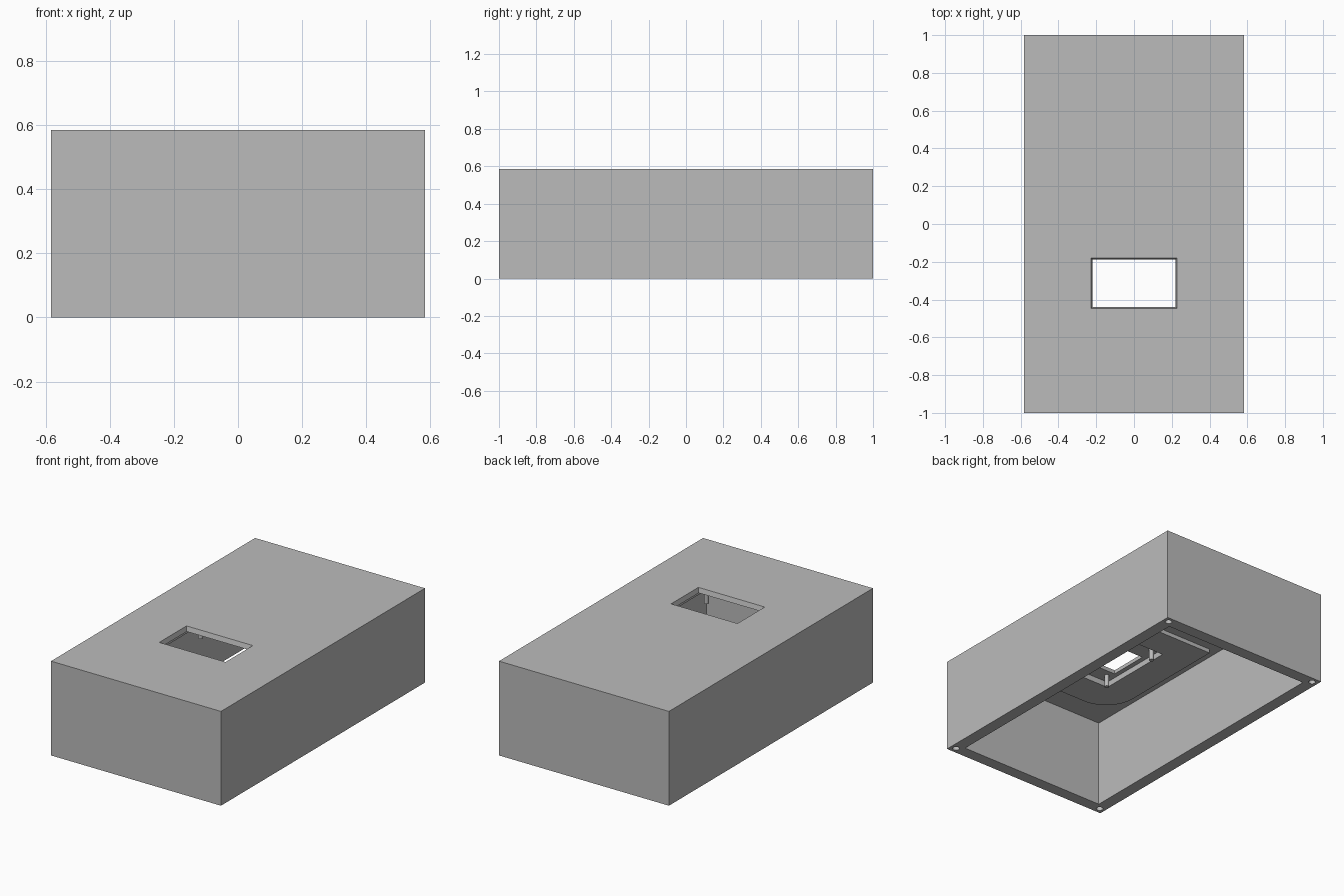
import bpy, bmesh, math

if "Cube" in bpy.data.objects:
    bpy.data.objects.remove(bpy.data.objects["Cube"], do_unlink=True)

grey = bpy.data.materials.new("plain grey")
grey.use_nodes = True
grey.diffuse_color = (0.5, 0.5, 0.5, 1)
grey.node_tree.nodes["Principled BSDF"].inputs["Base Color"].default_value = (0.5, 0.5, 0.5, 1)

W, H = 0.583, 0.585          # half width, height
WALL, CEILING = 0.075, 0.545
PANEL, FLOOR = 0.52, 0.555   # underside of mounting panel, roof of its pocket


def rect(x, y0, y1):
    return [(-x, y0), (x, y0), (x, y1), (-x, y1)]


def circle(cx, cy, r, n=24):
    return [(cx + r * math.cos(2 * math.pi * i / n),
             cy + r * math.sin(2 * math.pi * i / n)) for i in range(n)]


def prism(name, bottom, z0, z1, top=None):
    """Solid between a bottom outline and a matching top outline."""
    bm = bmesh.new()
    low = [bm.verts.new((x, y, z0)) for x, y in bottom]
    high = [bm.verts.new((x, y, z1)) for x, y in (top or bottom)]
    bm.faces.new(low[::-1])
    bm.faces.new(high)
    for i in range(len(low)):
        j = (i + 1) % len(low)
        bm.faces.new((low[i], low[j], high[j], high[i]))
    mesh = bpy.data.meshes.new(name)
    bm.to_mesh(mesh)
    bm.free()
    obj = bpy.data.objects.new(name, mesh)
    bpy.context.collection.objects.link(obj)
    mesh.materials.append(grey)
    return obj


def combine(target, tool, operation):
    """Apply a boolean and discard the tool."""
    tool.hide_render = True
    mod = target.modifiers.new(tool.name, 'BOOLEAN')
    mod.operation = operation
    mod.solver = 'EXACT'
    mod.object = tool
    bpy.context.view_layer.objects.active = target
    bpy.ops.object.modifier_apply(modifier=mod.name)
    bpy.data.objects.remove(tool, do_unlink=True)


# Outer shell, open underneath
housing = prism("housing", rect(W, -1, 1), 0, H)
combine(housing, prism("cavity", rect(W - WALL, WALL - 1, 1 - WALL), -0.1, CEILING), 'DIFFERENCE')

# Thickened panel under the lid, rounded at the front corners
R, PX, FRONT, BACK = 0.2, 0.45, -0.75, 0.15
outline = [(PX, BACK), (-PX, BACK)]
for cx, start in ((R - PX, math.pi), (PX - R, 1.5 * math.pi)):
    for i in range(13):
        a = start + i * math.pi / 24
        outline.append((cx + R * math.cos(a), FRONT + R + R * math.sin(a)))
combine(housing, prism("panel", outline, PANEL, FLOOR + 0.01), 'UNION')

# Pocket in the panel and bevelled window through the lid
combine(housing, prism("pocket", rect(0.25, -0.54, -0.04), 0.4, FLOOR), 'DIFFERENCE')
combine(housing, prism("window", rect(0.218, -0.437, -0.19), FLOOR - 0.01, H + 0.005,
                       rect(0.229, -0.448, -0.178)), 'DIFFERENCE')

# Screw holes in the corners of the rim
for sx in (-1, 1):
    for sy in (-1, 1):
        hole = circle(sx * (W - 0.037), sy * (1 - 0.037), 0.02)
        combine(housing, prism("screw_hole", hole, -0.1, 0.15), 'DIFFERENCE')

# Mounting posts hanging in the pocket
for side, sx in (("right", -1), ("left", 1)):
    for end, y in (("front", -0.485), ("back", -0.08)):
        prism(f"mounting_post_{end}_{side}", circle(sx * 0.2, y, 0.014, 16), 0.48, FLOOR + 0.005)

# Keep edges crisp while rounding the curved walls
bpy.ops.object.select_all(action='DESELECT')
for obj in bpy.context.collection.objects:
    if obj.type == 'MESH' and obj.name.startswith(("housing", "mounting_post")):
        obj.select_set(True)
bpy.context.view_layer.objects.active = housing
bpy.ops.object.shade_smooth_by_angle(angle=math.radians(30))
